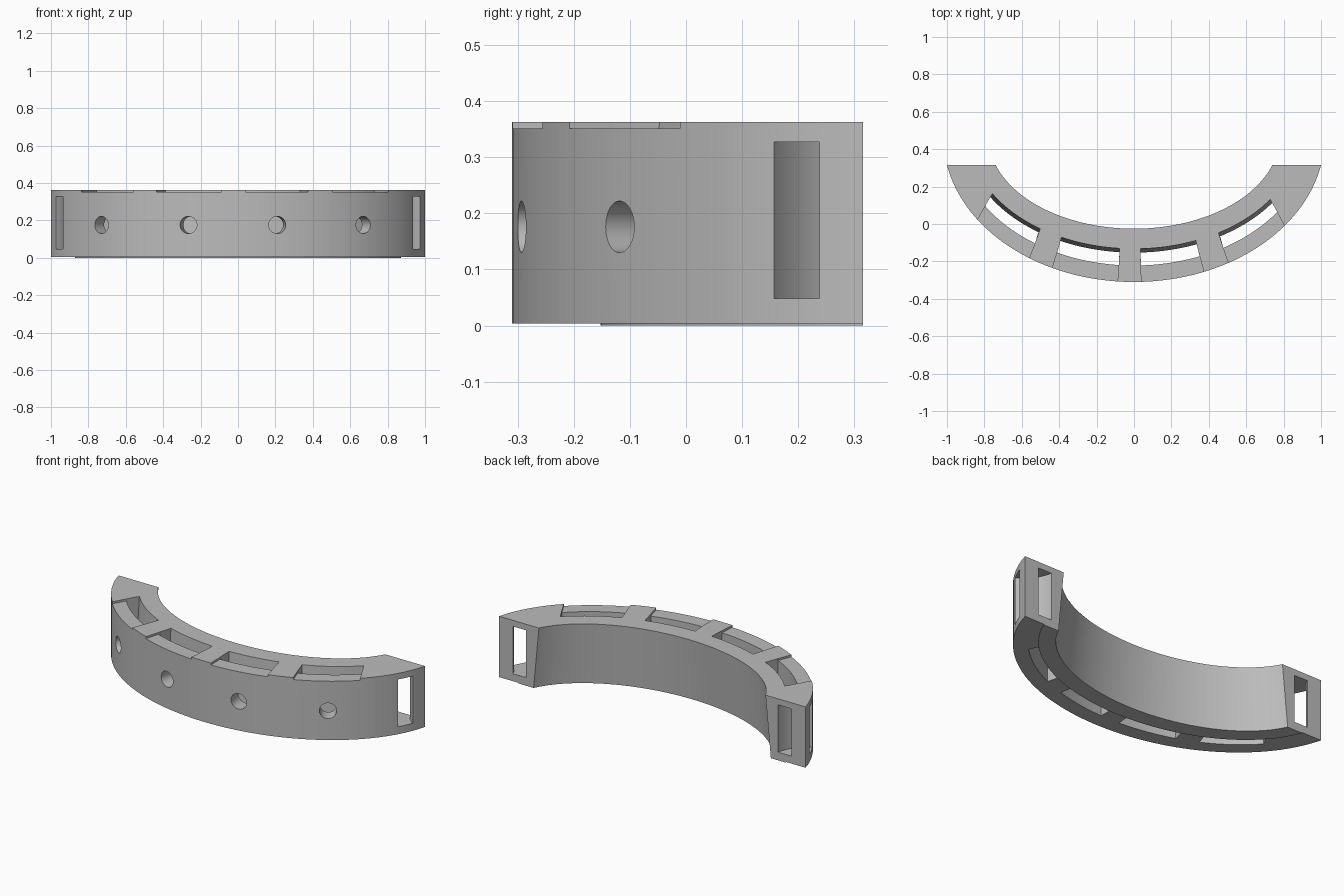
import bpy, bmesh, math
from mathutils import Vector

cube = bpy.data.objects.get("Cube")
if cube:
    bpy.data.objects.remove(cube, do_unlink=True)

CENTRE_Y, END_Y = 0.468, 0.315
TOP = 0.363

grey = bpy.data.materials.new("light_grey")
grey.use_nodes = True
grey.diffuse_color = (0.5, 0.5, 0.5, 1)
grey.node_tree.nodes["Principled BSDF"].inputs["Base Color"].default_value = (0.5, 0.5, 0.5, 1)


def loft(name, sections):
    """Join equal closed sections into a capped solid."""
    bm = bmesh.new()
    loops = [[bm.verts.new(p) for p in s] for s in sections]
    for one, two in zip(loops, loops[1:]):
        for i in range(len(one)):
            j = (i + 1) % len(one)
            bm.faces.new((one[i], one[j], two[j], two[i]))
    bm.faces.new(loops[0])
    bm.faces.new(loops[-1])
    bmesh.ops.recalc_face_normals(bm, faces=bm.faces)
    mesh = bpy.data.meshes.new(name)
    bm.to_mesh(mesh)
    bm.free()
    mesh.materials.append(grey)
    obj = bpy.data.objects.new(name, mesh)
    bpy.context.collection.objects.link(obj)
    return obj


def on_arc(a, b, t, z):
    return Vector((a * math.sin(t), CENTRE_Y - b * math.cos(t), z))


def arc_solid(name, rings, steps, angle):
    """Sweep a section, each corner following its own elliptical arc."""
    return loft(name, [[on_arc(a, b, angle(a, b, i / steps), z) for a, b, z in rings]
                       for i in range(steps + 1)])


def cut(body, cutter):
    cutter.hide_render = True
    mod = body.modifiers.new("cut", "BOOLEAN")
    mod.operation = "DIFFERENCE"
    mod.solver = "EXACT"
    mod.object = cutter
    bpy.context.view_layer.objects.active = body
    bpy.ops.object.modifier_apply(modifier=mod.name)
    bpy.data.objects.remove(cutter, do_unlink=True)


# Curved band with flat ends, tapered inner wall and a slight step underneath
def full_angle(a, b, f):
    return (2 * f - 1) * math.acos((CENTRE_Y - END_Y) / b)


band = arc_solid("curved_band", [
    (1.02, 0.778, 0.004), (1.02, 0.778, TOP), (0.778, 0.493, TOP),
    (0.81, 0.522, 0), (0.9, 0.62, 0), (0.9, 0.62, 0.004)], 96, full_angle)

# Four vertical slots, each with a shallow ledge towards the outer edge
for start, end in ((-0.962, -0.58), (-0.441, -0.086), (0.039, 0.374), (0.518, 0.909)):
    def slot_angle(a, b, f):
        t = start + (end - start) * f
        return t * (1 + 0.57 * (1.02 - a) * abs(t))

    cut(band, arc_solid("slot_cutter", [
        (0.904, 0.624, -0.05), (0.945, 0.69, -0.05),
        (0.945, 0.69, 0.41), (0.877, 0.598, 0.41)], 20, slot_angle))
    cut(band, arc_solid("ledge_cutter", [
        (0.915, 0.65, 0.351), (1.06, 0.818, 0.351),
        (1.06, 0.818, 0.41), (0.915, 0.65, 0.41)], 20, slot_angle))

# Round holes through the outer wall into the slots
for x in (-0.73, -0.265, 0.21, 0.67):
    t = math.asin(x / 1.02)
    spot = on_arc(1.02, 0.778, t, 0.176)
    out = Vector((math.sin(t) / 1.02, -math.cos(t) / 0.778, 0)).normalized()
    side = Vector((-out.y, out.x, 0))
    circle = [side * math.cos(k * math.tau / 32) * 0.046
              + Vector((0, 0, math.sin(k * math.tau / 32) * 0.046)) for k in range(32)]
    cut(band, loft("hole_cutter", [[spot + out * d + c for c in circle] for d in (-0.125, 0.1)]))


# Curved strap channels from each end face to the outer wall
def bend(p, q, r, f):
    return [(1 - f) ** 2 * u + 2 * f * (1 - f) * v + f * f * w for u, v, w in zip(p, q, r)]


for s in (1, -1):
    sections = []
    for i in range(13):
        x1, y1 = bend((0.82, 0.335), (0.83, 0.2), (1.0, 0.12), i / 12)
        x2, y2 = bend((0.905, 0.335), (0.915, 0.255), (1.03, 0.21), i / 12)
        sections.append([(s * x1, y1, 0.048), (s * x2, y2, 0.048),
                         (s * x2, y2, 0.327), (s * x1, y1, 0.327)])
    cut(band, loft("strap_channel_cutter", sections))

# Smooth curves with crisp edges
bpy.ops.object.select_all(action="DESELECT")
band.select_set(True)
bpy.context.view_layer.objects.active = band
bpy.ops.object.shade_smooth_by_angle(angle=math.radians(30))
